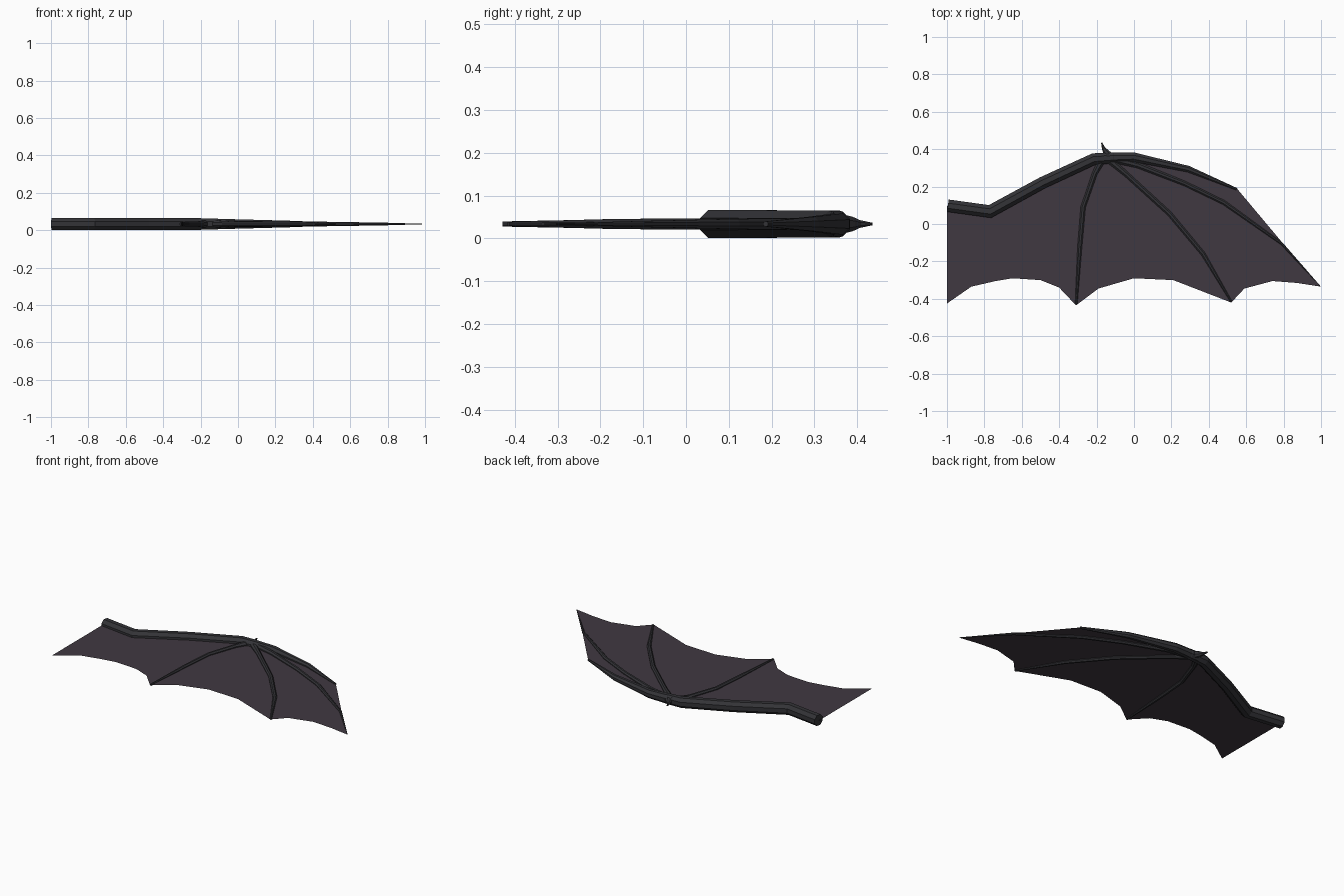
import bpy, bmesh, math
from mathutils import Vector

if "Cube" in bpy.data.objects:
    bpy.data.objects.remove(bpy.data.objects["Cube"])

Z = 0.0335  # mid-plane of the wing


def material(name, rgb):
    m = bpy.data.materials.new(name)
    m.diffuse_color = (*rgb, 1)
    m.use_nodes = True
    m.node_tree.nodes["Principled BSDF"].inputs["Base Color"].default_value = m.diffuse_color
    return m


bone_mat = material("dark_bone", (0.033, 0.033, 0.038))
skin_mat = material("wing_skin", (0.051, 0.040, 0.053))


def add_object(name, bm, mat):
    me = bpy.data.meshes.new(name)
    bm.to_mesh(me)
    bm.free()
    me.materials.append(mat)
    ob = bpy.data.objects.new(name, me)
    bpy.context.collection.objects.link(ob)
    return ob


def tube(name, path, sides=8):
    """Tapered, mitred tube along (x, y, radius) points in the wing plane."""
    bm = bmesh.new()
    pts = [Vector(p[:2]) for p in path]
    rings = []
    for i, (x, y, r) in enumerate(path):
        a = (pts[i] - pts[max(i - 1, 0)]).normalized()
        b = (pts[min(i + 1, len(pts) - 1)] - pts[i]).normalized()
        t = (a + b).normalized()
        n = Vector((-t.y, t.x))
        miter = 1 / max(0.7, t.dot(a if i else b))
        ring = []
        for k in range(sides):
            ang = 2 * math.pi * (k + 0.5) / sides
            s = r / math.cos(math.pi / sides)
            p = pts[i] + n * (s * miter * math.cos(ang))
            ring.append(bm.verts.new((p.x, p.y, Z + s * math.sin(ang))))
        rings.append(ring)
    for r0, r1 in zip(rings, rings[1:]):
        for k in range(sides):
            j = (k + 1) % sides
            bm.faces.new((r0[k], r0[j], r1[j], r1[k]))
    bm.faces.new(rings[0])
    bm.faces.new(rings[-1])
    bmesh.ops.recalc_face_normals(bm, faces=bm.faces)
    return add_object(name, bm, bone_mat)


# arm bones from the shoulder to the wrist
tube("arm_bone", [(-0.995, 0.098, .033), (-0.77, 0.067, .033), (-0.49, 0.22, .032),
                  (-0.215, 0.347, .031), (-0.11, 0.354, .029), (-0.085, 0.352, .015)])

# finger bones fanning out of the wrist
tube("leading_finger", [(-0.16, 0.353, .029), (0.0, 0.357, .025),
                        (0.29, 0.294, .017), (0.55, 0.186, .006)])
tube("second_finger", [(-0.12, 0.35, .021), (0.02, 0.315, .016), (0.27, 0.217, .013),
                       (0.48, 0.115, .012), (0.79, -0.105, .007), (0.995, -0.331, .001)])
tube("third_finger", [(-0.14, 0.35, .020), (-0.04, 0.265, .014), (0.19, 0.055, .013),
                      (0.37, -0.16, .012), (0.52, -0.415, .005)])
tube("fourth_finger", [(-0.17, 0.345, .020), (-0.21, 0.27, .014), (-0.272, 0.09, .013),
                       (-0.29, -0.12, .012), (-0.309, -0.428, .006)])

# thumb claw
tube("thumb_claw", [(-0.12, 0.345, .026), (-0.15, 0.385, .017),
                    (-0.163, 0.405, .009), (-0.173, 0.435, .003)])

# skin membrane with scalloped trailing edge
outline = [(-1, 0.098), (-0.77, 0.067), (-0.49, 0.22), (-0.215, 0.347), (0.0, 0.36),
           (0.29, 0.305), (0.55, 0.19), (0.80, -0.108), (1, -0.335),
           (0.87, -0.315), (0.74, -0.305), (0.59, -0.345), (0.52, -0.42),
           (0.21, -0.30), (0.0, -0.29), (-0.19, -0.345), (-0.31, -0.435),
           (-0.40, -0.34), (-0.50, -0.30), (-0.65, -0.29), (-0.74, -0.305),
           (-0.87, -0.335), (-1, -0.425)]
bm = bmesh.new()
face = bm.faces.new([bm.verts.new((x, y, Z)) for x, y in outline])
face.normal_update()
if face.normal.z < 0:
    face.normal_flip()
bmesh.ops.triangulate(bm, faces=bm.faces[:])
add_object("wing_membrane", bm, skin_mat)
